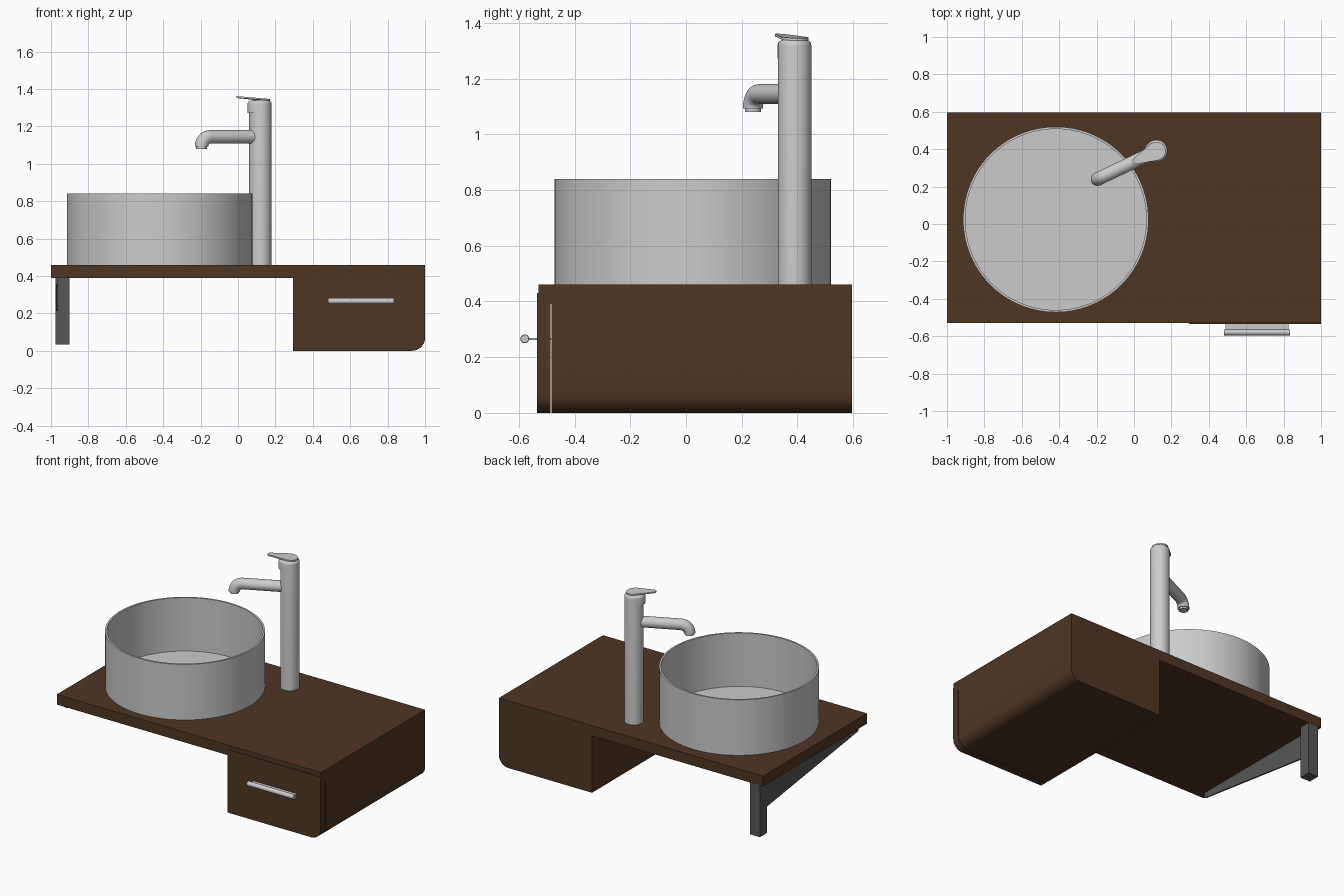
import bpy, bmesh, math
from mathutils import Vector, Matrix

if "Cube" in bpy.data.objects:
    bpy.data.objects.remove(bpy.data.objects["Cube"])


def material(name, col):
    m = bpy.data.materials.new(name)
    m.diffuse_color = (*col, 1)
    m.use_nodes = True
    m.node_tree.nodes["Principled BSDF"].inputs["Base Color"].default_value = m.diffuse_color
    return m


WOOD = material("dark_wood", (0.078, 0.037, 0.017))
STEEL = material("light_grey", (0.6, 0.6, 0.6))
IRON = material("dark_grey", (0.095, 0.095, 0.095))


def finish(name, bm, mat, smooth=False):
    bmesh.ops.remove_doubles(bm, verts=bm.verts, dist=1e-5)
    bmesh.ops.recalc_face_normals(bm, faces=bm.faces)
    me = bpy.data.meshes.new(name)
    bm.to_mesh(me)
    bm.free()
    me.materials.append(mat)
    ob = bpy.data.objects.new(name, me)
    bpy.context.collection.objects.link(ob)
    if smooth:
        shade(ob)
    return ob


def shade(ob):
    bpy.ops.object.select_all(action='DESELECT')
    bpy.context.view_layer.objects.active = ob
    ob.select_set(True)
    bpy.ops.object.shade_smooth_by_angle(angle=math.radians(35))


def extrude(name, pts, offset, mat, smooth=False):
    """Extrude a flat 3D outline along an offset vector."""
    bm = bmesh.new()
    f = bm.faces.new([bm.verts.new(p) for p in pts])
    r = bmesh.ops.extrude_face_region(bm, geom=[f], use_keep_orig=True)
    vs = [g for g in r["geom"] if isinstance(g, bmesh.types.BMVert)]
    bmesh.ops.translate(bm, verts=vs, vec=offset)
    return finish(name, bm, mat, smooth)


def box(name, lo, hi, mat):
    x0, y0, z0 = lo
    x1, y1, z1 = hi
    return extrude(name, [(x0, y0, z0), (x1, y0, z0), (x1, y1, z0), (x0, y1, z0)],
                   (0, 0, z1 - z0), mat)


def lathe(name, profile, centre, mat, n=64, matrix=Matrix()):
    """Spin an (r, z) profile round a vertical axis, then apply matrix and move."""
    bm = bmesh.new()
    vs = [bm.verts.new((r, 0, z)) for r, z in profile]
    es = [bm.edges.new(p) for p in zip(vs, vs[1:])]
    bmesh.ops.spin(bm, geom=vs + es, cent=(0, 0, 0), axis=(0, 0, 1),
                   angle=2 * math.pi, steps=n, use_merge=False)
    bm.transform(Matrix.Translation(centre) @ matrix)
    return finish(name, bm, mat, True)


def cabinet_outline(y, top, right):
    """Box outline in xz with the lower right corner rounded."""
    r = 0.07
    arc = [(right - r + r * math.sin(a), y, r - r * math.cos(a))
           for a in [i * math.pi / 20 for i in range(11)]]
    return [(0.295, y, top), (0.295, y, 0)] + arc + [(right, y, top)]


# Countertop and drawer cabinet, with a narrow seam behind the drawer front
box("countertop", (-1, -0.53, 0.39), (1, 0.595, 0.46), WOOD)
extrude("cabinet_body", cabinet_outline(-0.483, 0.39, 1), (0, 1.078, 0), WOOD, True)
extrude("drawer_front", cabinet_outline(-0.535, 0.43, 0.9995), (0, 0.048, 0), WOOD, True)

# Drawer handle: round bar on a thin plate
box("handle_plate", (0.49, -0.57, 0.261), (0.825, -0.485, 0.269), STEEL)
lathe("handle_bar", [(0, 0), (0.014, 0), (0.016, 0.002), (0.016, 0.353), (0.014, 0.355), (0, 0.355)],
      (0.48, -0.579, 0.266), STEEL, 24, Matrix.Rotation(math.pi / 2, 4, 'Y'))

# Wall bracket: back leg and tapered side plate
box("bracket_leg", (-0.975, 0.517, 0.035), (-0.9, 0.594, 0.39), IRON)
extrude("bracket_plate", [(-0.975, 0.52, 0.39), (-0.975, 0.52, 0.215),
                          (-0.975, -0.475, 0.355), (-0.975, -0.475, 0.39)],
        (0.01, 0, 0), IRON)

# Open round basin with a thin wall
lathe("basin", [(0, 0.46), (0.496, 0.46), (0.496, 0.84), (0.484, 0.84), (0.484, 0.475), (0, 0.475)],
      (-0.418, 0.024, 0), STEEL, 96)

# Tap column with a rounded top, and the offset cap under the lever
BASE = Vector((0.12, 0.39, 0))
DIR = Vector((-0.315, -0.15, 0)).normalized()
SIDE = Vector((-DIR.y, DIR.x, 0))


def dome(r, bottom, top, b):
    arc = [(r - b + b * math.cos(a), top - b + b * math.sin(a))
           for a in [i * math.pi / 12 for i in range(7)]]
    return [(0, bottom), (r, bottom)] + arc + [(0, top)]


lathe("tap_column", dome(0.06, 0.46, 1.34, 0.022), BASE, STEEL, 48)
lathe("tap_cap", dome(0.054, 1.272, 1.338, 0.018), BASE + DIR * 0.016, STEEL, 48)

# Spout: swept tube bending down at its end
REACH, BEND, HEIGHT = 0.349, 0.052, 1.144
path = [(0.0, HEIGHT)] + [
    (REACH - BEND + BEND * math.sin(a), HEIGHT - BEND + BEND * math.cos(a))
    for a in [i * math.pi / 20 for i in range(11)]]
bm = bmesh.new()
rings = []
for i, (u, z) in enumerate(path):
    t = 0 if i == 0 else (i - 1) * math.pi / 20
    out = DIR * math.sin(t) + Vector((0, 0, math.cos(t)))
    c = BASE + DIR * u + Vector((0, 0, z))
    rings.append([bm.verts.new(c + 0.036 * (out * math.cos(k) + SIDE * math.sin(k)))
                  for k in [j * math.pi / 16 for j in range(32)]])
for a, b in zip(rings, rings[1:]):
    for j in range(32):
        k = (j + 1) % 32
        bm.faces.new((a[j], a[k], b[k], b[j]))
bm.faces.new(rings[0])
bm.faces.new(rings[-1])
finish("spout", bm, STEEL, True)
lathe("spout_nozzle", [(0, 1.1), (0.029, 1.1), (0.029, 1.08), (0.023, 1.08), (0.023, 1.085), (0, 1.085)],
      BASE + DIR * REACH, STEEL, 32)


# Lever: thin tilted teardrop plate
def lever_point(u, v):
    return BASE + DIR * u + SIDE * v + Vector((0, 0, 1.336 + (u + 0.05) * 0.085))


outline = [lever_point(0.05 * math.cos(a), 0.05 * math.sin(a))
           for a in [math.radians(80 + 20 * i) for i in range(11)]]
outline += [lever_point(0.122 + 0.018 * math.cos(a), 0.018 * math.sin(a))
            for a in [math.radians(-80 + 20 * i) for i in range(9)]]
extrude("lever", outline, (0, 0, 0.009), STEEL, True)
